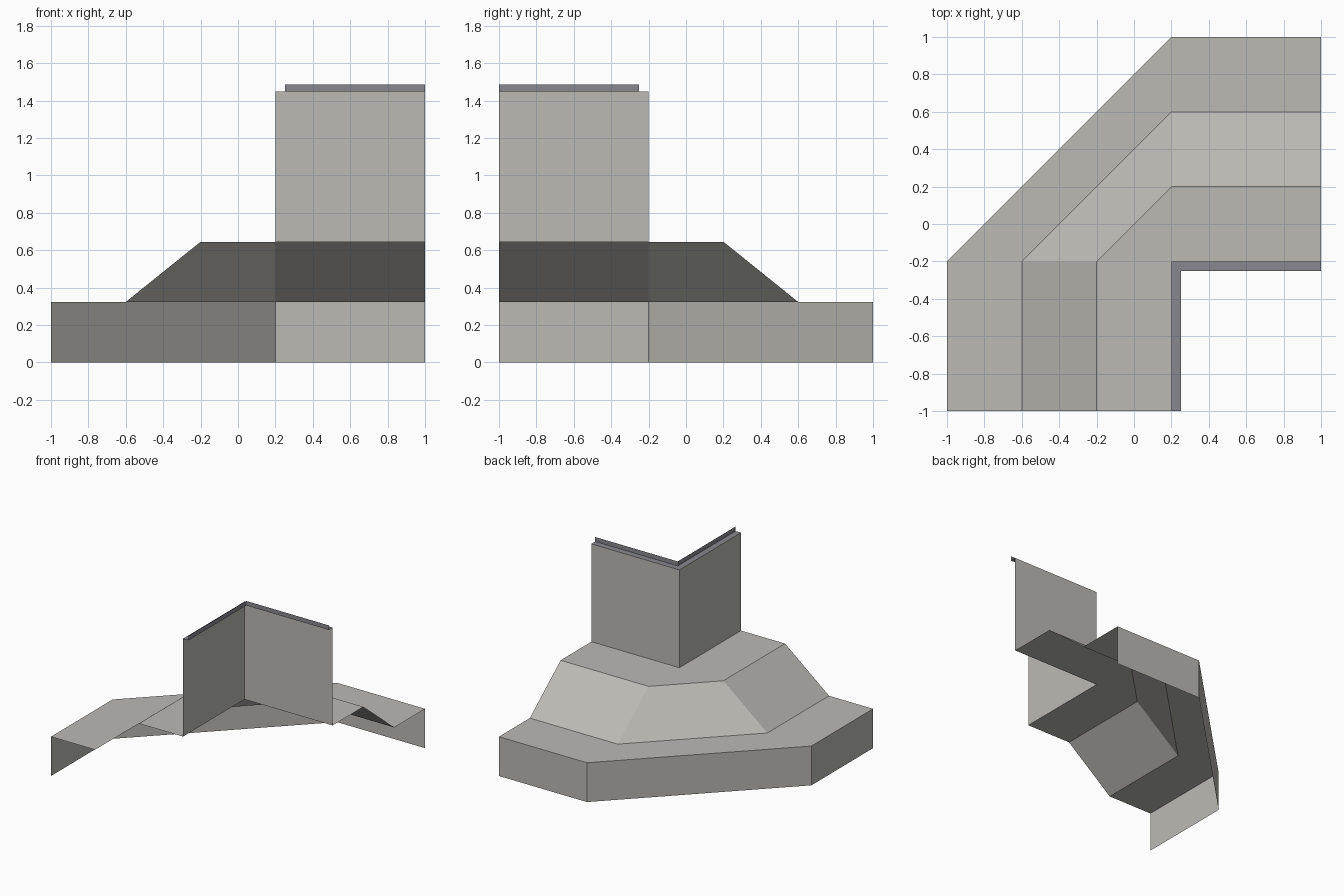
import bpy
import bmesh

if "Cube" in bpy.data.objects:
    bpy.data.objects.remove(bpy.data.objects["Cube"])


def material(name, rgb):
    m = bpy.data.materials.new(name)
    m.diffuse_color = (*rgb, 1)
    m.use_nodes = True
    m.node_tree.nodes["Principled BSDF"].inputs["Base Color"].default_value = m.diffuse_color
    return m


stone = material("warm grey stone", (0.50, 0.49, 0.455))
trim = material("dark cool grey", (0.25, 0.245, 0.275))


def corner_path(d):
    """Plan line around the corner at (0.2, -0.2), offset outward by d."""
    if d > 0:  # chamfered outer corner
        corner = [(0.2 - d, -0.2), (0.2, -0.2 + d)]
    else:      # sharp inner corner
        corner = [(0.2 - d, -0.2 + d)] * 2
    return [(0.2 - d, -1)] + corner + [(1, -0.2 + d)]


def sweep(name, profile, mat):
    """Sweep a list of (offset, height) points around the corner as a shell."""
    bm = bmesh.new()
    rows = [[bm.verts.new((x, y, z)) for x, y in corner_path(d)] for d, z in profile]
    for low, high in zip(rows, rows[1:]):
        for i in range(3):
            bm.faces.new((low[i], high[i], high[i + 1], low[i + 1]))
    # merge the doubled points of sharp corners
    bmesh.ops.remove_doubles(bm, verts=bm.verts, dist=0.0005)
    me = bpy.data.meshes.new(name)
    bm.to_mesh(me)
    bm.free()
    me.materials.append(mat)
    ob = bpy.data.objects.new(name, me)
    bpy.context.collection.objects.link(ob)
    return ob


# low outer step: riser and tread
sweep("base_step", [(1.2, 0), (1.2, 0.323), (0.8, 0.323)], stone)
# sloped bank with flat terrace on top
sweep("sloped_terrace", [(0.8, 0.323), (0.4, 0.645), (0, 0.645)], stone)
# tall upright wall
sweep("upper_wall", [(0, 0.645), (0, 1.449)], stone)
# narrow ledge and lip along the wall top
sweep("top_trim", [(0, 1.449), (-0.05, 1.449), (-0.05, 1.486)], trim)
